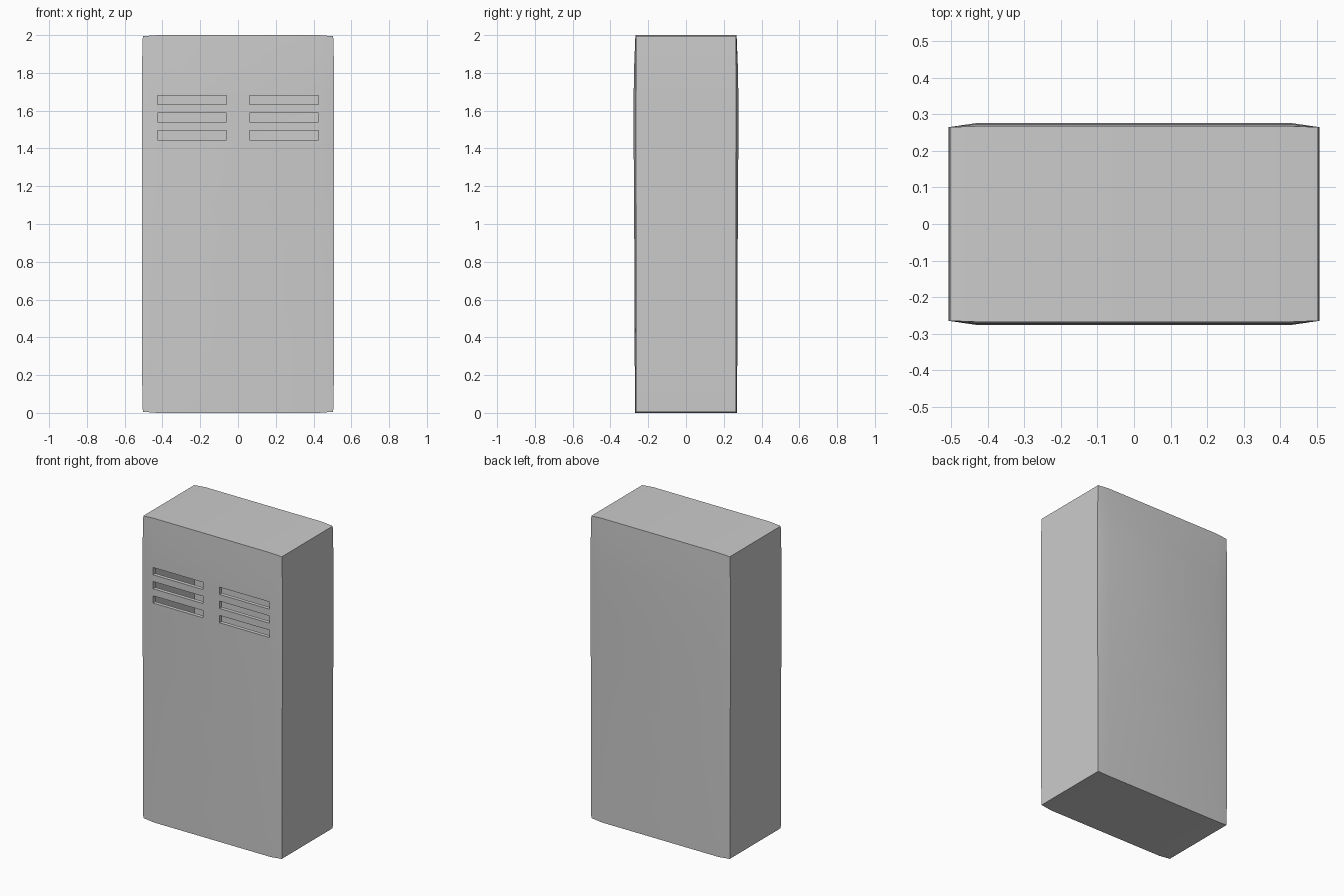
import bpy, bmesh
from mathutils import Vector

if "Cube" in bpy.data.objects:
    bpy.data.objects.remove(bpy.data.objects["Cube"])

HALF_X, HALF_Y, HEIGHT = 0.508, 0.265, 2.0
BEND_X = 0.426
# (height, outward bulge of front/back, inset of sides)
LEVELS = [(0.0, 0.005, 0.004), (0.15, 0.006, 0.001), (0.75, 0.008, 0.001), (1.1, 0.010, 0.0),
          (1.4, 0.012, 0.0), (1.7, 0.012, 0.0), (1.85, 0.009, 0.0), (2.0, 0.003, 0.004)]


def box(bm, lo, hi):
    lo, hi = Vector(lo), Vector(hi)
    verts = bmesh.ops.create_cube(bm, size=1)["verts"]
    for v in verts:
        v.co = (lo + hi) / 2 + v.co * (hi - lo)


def make_object(name, bm):
    mesh = bpy.data.meshes.new(name)
    bm.to_mesh(mesh)
    bm.free()
    ob = bpy.data.objects.new(name, mesh)
    bpy.context.collection.objects.link(ob)
    return ob


def cut(bm, co, normal):
    bmesh.ops.bisect_plane(bm, geom=bm.verts[:] + bm.edges[:] + bm.faces[:],
                           plane_co=co, plane_no=normal)


# Cabinet body: a box with slightly bulging faces
bm = bmesh.new()
box(bm, (-HALF_X, -HALF_Y, 0), (HALF_X, HALF_Y, HEIGHT))
for x in (-BEND_X, BEND_X):
    cut(bm, (x, 0, 0), (1, 0, 0))
for z, _, _ in LEVELS[1:-1]:
    cut(bm, (0, 0, z), (0, 0, 1))
for v in bm.verts:
    _, bulge, inset = min(LEVELS, key=lambda l: abs(l[0] - v.co.z))
    if abs(v.co.x) < HALF_X - 0.01:
        v.co.y += bulge if v.co.y > 0 else -bulge
    else:
        v.co.x -= inset if v.co.x > 0 else -inset
        if v.co.z < 0.01:
            v.co.z += 0.006
        elif v.co.z > HEIGHT - 0.01:
            v.co.z -= 0.006
body = make_object("cabinet_body", bm)

# Hollow interior
shell = body.modifiers.new("wall_thickness", "SOLIDIFY")
shell.thickness = 0.025
shell.offset = -1

# Vent slots: two columns of three
bm = bmesh.new()
for z in (1.47, 1.564, 1.656):
    for side in (-1, 1):
        x0, x1 = sorted((side * 0.06, side * 0.425))
        box(bm, (x0, -0.4, z - 0.024), (x1, -0.15, z + 0.024))
cutter = make_object("vent_cutter", bm)
cutter.hide_render = True
cutter.hide_set(True)
vents = body.modifiers.new("vents", "BOOLEAN")
vents.operation = "DIFFERENCE"
vents.solver = "EXACT"
vents.object = cutter

# Bake the modifiers and smooth the gentle bends
bpy.context.view_layer.objects.active = body
body.select_set(True)
for m in (shell.name, vents.name):
    bpy.ops.object.modifier_apply(modifier=m)
bpy.data.objects.remove(cutter)
bpy.ops.object.shade_smooth_by_angle()
